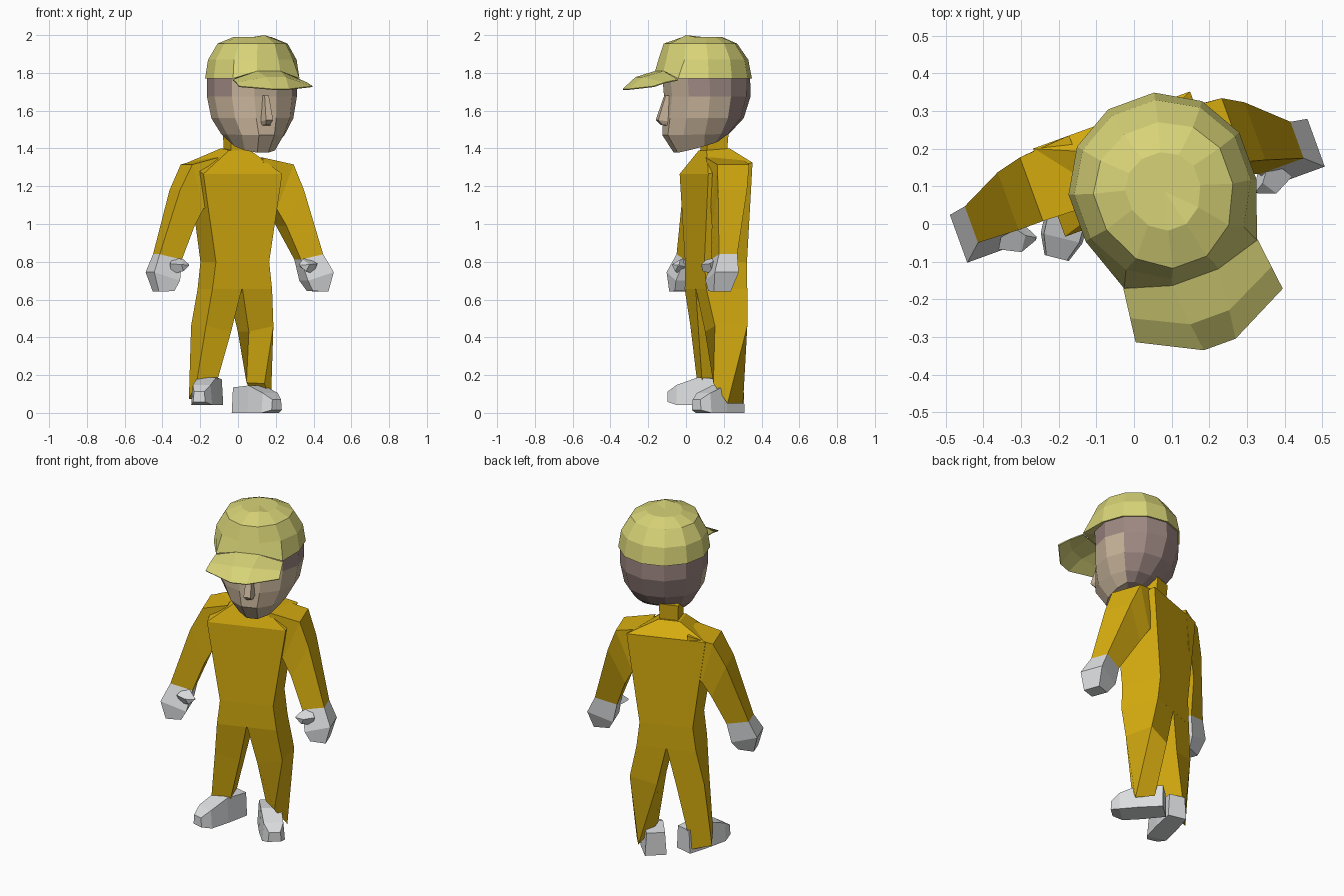
import bpy, bmesh, math
from mathutils import Vector

if "Cube" in bpy.data.objects:
    bpy.data.objects.remove(bpy.data.objects["Cube"])


def material(name, rgb):
    m = bpy.data.materials.new(name)
    m.diffuse_color = (*rgb, 1)
    m.use_nodes = True
    m.node_tree.nodes["Principled BSDF"].inputs["Base Color"].default_value = m.diffuse_color
    return m


GOLD = material("gold cloth", (0.68, 0.42, 0.005))
CAP = material("cap yellow", (0.68, 0.65, 0.185))
SKIN = material("skin", (0.57, 0.45, 0.32))
HAIR = material("brown hair", (0.34, 0.245, 0.225))
GREY = material("light grey", (0.71, 0.72, 0.73))


def frame(ox, oy, yaw):
    """Map (right, forward, z) of a turned part to world space."""
    c, s = math.cos(math.radians(yaw)), math.sin(math.radians(yaw))
    return lambda u, v, z: Vector((ox + c * u + s * v, oy + s * u - c * v, z))


def world(x, y, z):
    return Vector((x, y, z))


body = frame(-0.01, 0.14, 20)
head = frame(0.075, 0.10, 20)


def loft(name, place, rings, mats, rule=None, closed=True, caps=True):
    """Skin a list of equal-length rings; rule(ring, segment) picks a colour."""
    bm = bmesh.new()
    rows = [[bm.verts.new(place(*p)) for p in r] for r in rings]
    n = len(rows[0])
    for i in range(len(rows) - 1):
        for j in range(n if closed else n - 1):
            k = (j + 1) % n
            f = bm.faces.new((rows[i][j], rows[i][k], rows[i + 1][k], rows[i + 1][j]))
            if rule:
                f.material_index = rule(i, j)
    if caps:
        # fan the ends so that bent end rings stay tidy
        for row, i in ((rows[0], 0), (rows[-1], len(rows) - 2)):
            f = bm.faces.new(row)
            tip = bmesh.ops.poke(bm, faces=[f])["faces"]
            if rule:
                for j, t in enumerate(tip):
                    t.material_index = rule(i, j)
    bmesh.ops.recalc_face_normals(bm, faces=bm.faces)
    me = bpy.data.meshes.new(name)
    bm.to_mesh(me)
    bm.free()
    for m in mats:
        me.materials.append(m)
    ob = bpy.data.objects.new(name, me)
    bpy.context.collection.objects.link(ob)
    return ob


def box(u0, u1, v0, v1, zf, zb):
    """Four-cornered ring with separate front and back heights."""
    return [(u0, v1, zf), (u1, v1, zf), (u1, v0, zb), (u0, v0, zb)]


SEG = 12


def egg(z, back, front, half, slope=0.0):
    """Twelve-sided ring, first corner beside the forward axis."""
    pts = []
    for j in range(SEG):
        a = math.radians(15 + 30 * j)
        v = math.cos(a) * (front if math.cos(a) > 0 else back)
        pts.append((math.sin(a) * half, v, z - slope * v))
    return pts


def off_front(j):
    """Degrees between the middle of a head segment and the face."""
    a = (30 + 30 * j) % 360
    return min(a, 360 - a)


# --- head: skin in front, hair band at the temples and hair over the back
def head_rule(i, j):
    return int(off_front(j) >= (50 if i == 0 else 115))


loft("head", head, [
    egg(1.79, 0.24, 0.225, 0.24),
    egg(1.675, 0.243, 0.215, 0.24),
    egg(1.56, 0.205, 0.225, 0.218),
    egg(1.475, 0.125, 0.232, 0.168, 0.02),
    egg(1.425, 0.065, 0.17, 0.12, 0.29),
], [SKIN, HAIR], head_rule)

# --- nose
loft("nose", head, [
    [(-0.018, 0.20, 1.68), (0.018, 0.20, 1.68), (0.012, 0.225, 1.68), (-0.012, 0.225, 1.68)],
    [(-0.035, 0.20, 1.54), (0.035, 0.20, 1.54), (0.02, 0.27, 1.55), (-0.02, 0.27, 1.55)],
    [(-0.03, 0.20, 1.52), (0.03, 0.20, 1.52), (0.012, 0.245, 1.525), (-0.012, 0.245, 1.525)],
], [SKIN])

# --- cap crown, its rim raised above the brim
rim = egg(1.77, 0.25, 0.262, 0.25)
for j in (0, 11):
    rim[j] = (rim[j][0], 0.257, 1.81)
for j in (1, 10):
    rim[j] = (math.copysign(0.188, rim[j][0]), 0.22, 1.77)
loft("cap", head, [
    egg(1.99, 0.09, 0.12, 0.10),
    egg(1.955, 0.17, 0.222, 0.185),
    egg(1.87, 0.23, 0.248, 0.235),
    rim,
], [CAP])
top = bpy.data.objects["cap"].data
max(top.vertices, key=lambda p: p.co.z).co.z = 2.0

# --- cap brim
brim = loft("cap_brim", head, [
    [(-0.19, 0.22, 1.765), (-0.065, 0.257, 1.81), (0.065, 0.257, 1.81), (0.19, 0.22, 1.765)],
    [(-0.20, 0.30, 1.75), (-0.055, 0.37, 1.778), (0.055, 0.37, 1.778), (0.20, 0.30, 1.75)],
    [(-0.208, 0.365, 1.73), (-0.045, 0.447, 1.715), (0.045, 0.447, 1.715), (0.208, 0.365, 1.73)],
], [CAP], closed=False, caps=False)
brim.modifiers.new("thickness", "SOLIDIFY").thickness = 0.006

# --- neck and torso
loft("neck", body, [
    box(-0.05, 0.06, -0.07, 0.05, 1.49, 1.49),
    box(-0.045, 0.055, -0.06, 0.05, 1.36, 1.36),
], [GOLD])
loft("torso", body, [
    box(-0.06, 0.06, -0.075, 0.055, 1.39, 1.40),
    box(-0.222, 0.222, -0.145, 0.104, 1.265, 1.325),
    box(-0.15, 0.15, -0.14, 0.10, 0.80, 0.80),
    box(-0.168, 0.168, -0.135, 0.095, 0.655, 0.655),
], [GOLD])


def swing(side, z):
    """The right arm hangs further forward the lower it gets."""
    return max(0.0, min(0.085, 0.035 + 0.104 * (1.32 - z))) if side > 0 else 0.0


def limb(side, rows):
    """Rings from (outer u, z), (inner u, z), front v, back v rows."""
    out = []
    for (uo, zo), (ui, zi), vf, vb in rows:
        d = swing(side, zo)
        out.append([(side * uo, vf + d, zo), (side * ui, vf + d, zi),
                    (side * ui, vb + d, zi), (side * uo, vb + d, zo)])
    return out


WRIST = ((0.445, 0.84), (0.32, 0.812), 0.04, -0.063)
# cuff corners: inner front, outer front, outer back, inner back
CUFF = {
    -1: [(-0.11, 0.085, 0.17), (-0.22, 0.06, 0.155), (-0.26, 0.125, 0.075), (-0.185, 0.21, 0.065)],
    1: [(0.045, 0.20, 0.16), (0.14, 0.145, 0.155), (0.174, 0.22, 0.05), (0.105, 0.302, 0.05)],
}
for side, label in ((-1, "left"), (1, "right")):
    wide = 0.04 if side > 0 else 0.008
    # sleeve
    loft(label + "_arm", body, limb(side, [
        ((0.12, 1.352), (0.15, 1.12), 0.05, -0.145),
        ((0.255 + wide, 1.315), (0.20, 1.08), 0.045, -0.135),
        ((0.328 + wide * 0.5, 1.18), (0.25, 0.99), 0.045, -0.118),
        WRIST]), [GOLD])
    # fist
    loft(label + "_hand", body, limb(side, [
        WRIST,
        ((0.49, 0.745), (0.345, 0.70), 0.08, -0.055),
        ((0.462, 0.642), (0.375, 0.645), 0.075, -0.02)]), [GREY])
    # thumb
    d = swing(side, 0.78)
    loft(label + "_thumb", body, [
        [(side * u, v + d, z) for u, v, z in ring] for ring in (
            ((0.36, 0.01, 0.825), (0.40, 0.075, 0.79), (0.385, 0.05, 0.735), (0.35, -0.01, 0.77)),
            ((0.32, 0.065, 0.812), (0.345, 0.103, 0.785), (0.33, 0.09, 0.75), (0.31, 0.045, 0.775)),
            ((0.295, 0.08, 0.787), (0.30, 0.087, 0.783), (0.297, 0.085, 0.778), (0.293, 0.078, 0.78)))
    ], [GREY])
    # trouser leg, turned outward with its cuff dipping at the back
    upper = [
        [(0, 0.095, 0.665), (0.168, 0.095, 0.655), (0.168, -0.135, 0.655), (0, -0.135, 0.665)],
        [(0.05, 0.06, 0.43), (0.19, 0.055, 0.46), (0.21, -0.12, 0.46), (0.055, -0.125, 0.43)],
    ]
    loft(label + "_leg", world,
         [[body(side * u, v, z) for u, v, z in ring] for ring in upper] + [CUFF[side]], [GOLD])


# --- shoes, toes turned outward
def shoe(name, x, y, yaw, base, length, half):
    h = length / 2
    rows = [(-h, half * 0.9, 0, 0.135), (-h * 0.1, half, 0, 0.145),
            (h * 0.65, half * 0.95, 0.0, 0.105), (h, half * 0.55, 0.015, 0.07)]
    loft(name, frame(x, y, yaw), [
        [(-w, v, base + z0), (w, v, base + z0), (w * 0.85, v, base + z1), (-w * 0.85, v, base + z1)]
        for v, w, z0, z1 in rows], [GREY])


shoe("left_shoe", -0.168, 0.06, -14, 0.043, 0.31, 0.06)
shoe("right_shoe", 0.108, 0.163, 42, 0.0, 0.29, 0.066)
